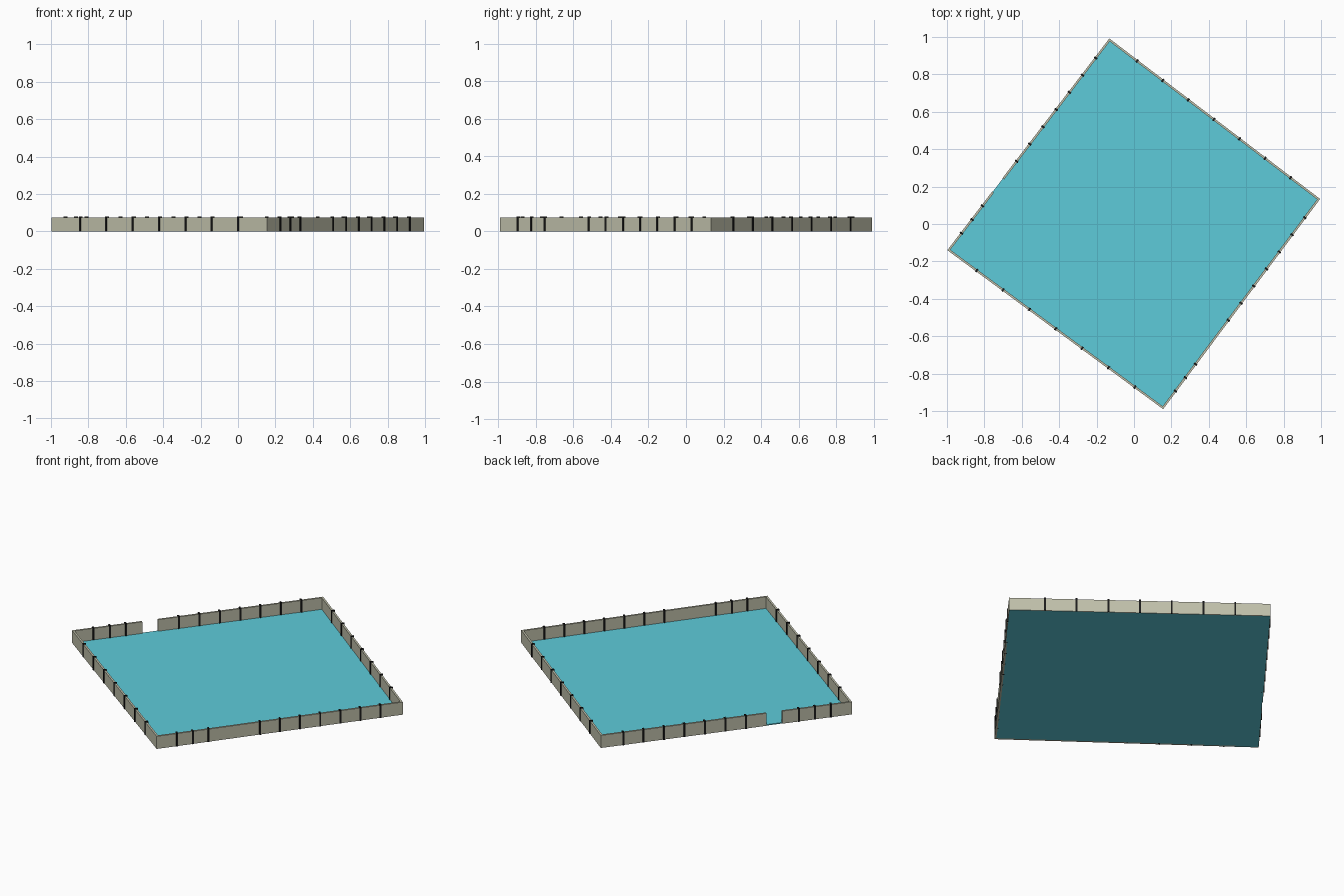
import bpy, bmesh
from math import atan2
from mathutils import Vector

if "Cube" in bpy.data.objects:
    bpy.data.objects.remove(bpy.data.objects["Cube"])

A, B = Vector((-0.998, -0.14)), Vector((-0.132, 0.992))
C, D = Vector((0.995, 0.134)), Vector((0.156, -0.99))
INSET = 0.984      # inner wall outline relative to the outer one
WALL_H, POST_H = 0.075, 0.08


def material(name, rgb):
    m = bpy.data.materials.new(name)
    m.diffuse_color = (*rgb, 1)
    m.use_nodes = True
    m.node_tree.nodes["Principled BSDF"].inputs["Base Color"].default_value = m.diffuse_color
    return m


def finish(name, bm, mat):
    bmesh.ops.recalc_face_normals(bm, faces=bm.faces)
    mesh = bpy.data.meshes.new(name)
    bm.to_mesh(mesh)
    bm.free()
    mesh.materials.append(mat)
    ob = bpy.data.objects.new(name, mesh)
    bpy.context.collection.objects.link(ob)
    return ob


def prism(name, outline, z0, z1, mat):
    bm = bmesh.new()
    face = bm.faces.new([bm.verts.new((p.x, p.y, z0)) for p in outline])
    out = bmesh.ops.extrude_face_region(bm, geom=[face])
    top = [v for v in out["geom"] if isinstance(v, bmesh.types.BMVert)]
    bmesh.ops.translate(bm, verts=top, vec=(0, 0, z1 - z0))
    return finish(name, bm, mat)


olive = material("olive_panel", (0.52, 0.52, 0.40))
black = material("black_post", (0.01, 0.01, 0.01))
aqua = material("aqua_floor", (0.11, 0.60, 0.70))

# Floor slab, just inside the wall
prism("floor", [p * 0.996 for p in (A, D, C, B)], 0.0, 0.006, aqua)

# Perimeter wall: one open band that starts and ends at the entrance
path = [A.lerp(B, 0.34), B, C, D, A, A.lerp(B, 0.277)]
inner = [p * INSET for p in path]
across = (A - A * INSET).dot(Vector((B.y - A.y, A.x - B.x)).normalized())
shift = Vector((B.y - A.y, A.x - B.x)).normalized() * abs(across)
inner[0], inner[-1] = path[0] + shift, path[-1] + shift   # square entrance jambs
prism("wall", path + inner[::-1], 0.0, WALL_H, olive)


# Posts along each side: fractions of the side length
def steps(first, last, n):
    return [first + (last - first) * i / (n - 1) for i in range(n)]


sides = {
    "front": (A, D, steps(0.133, 0.866, 7)),
    "back": (B, C, steps(0.135, 0.863, 7)),
    "left": (A, B, steps(0.083, 0.212, 3) + steps(0.423, 0.911, 7)),
    "right": (D, C, steps(0.083, 0.211, 3) + steps(0.42, 0.908, 7)),
}
for side, (p, q, fractions) in sides.items():
    along = (q - p).normalized()
    normal = Vector((-along.y, along.x))
    if normal.dot(p + q) > 0:
        normal = -normal
    for i, f in enumerate(fractions):
        c = p.lerp(q, f) + normal * 0.0055
        w, d = along * 0.005, normal * 0.0095
        prism(f"{side}_post_{i + 1}", [c - w - d, c + w - d, c + w + d, c - w + d],
              0.0, POST_H, black)
